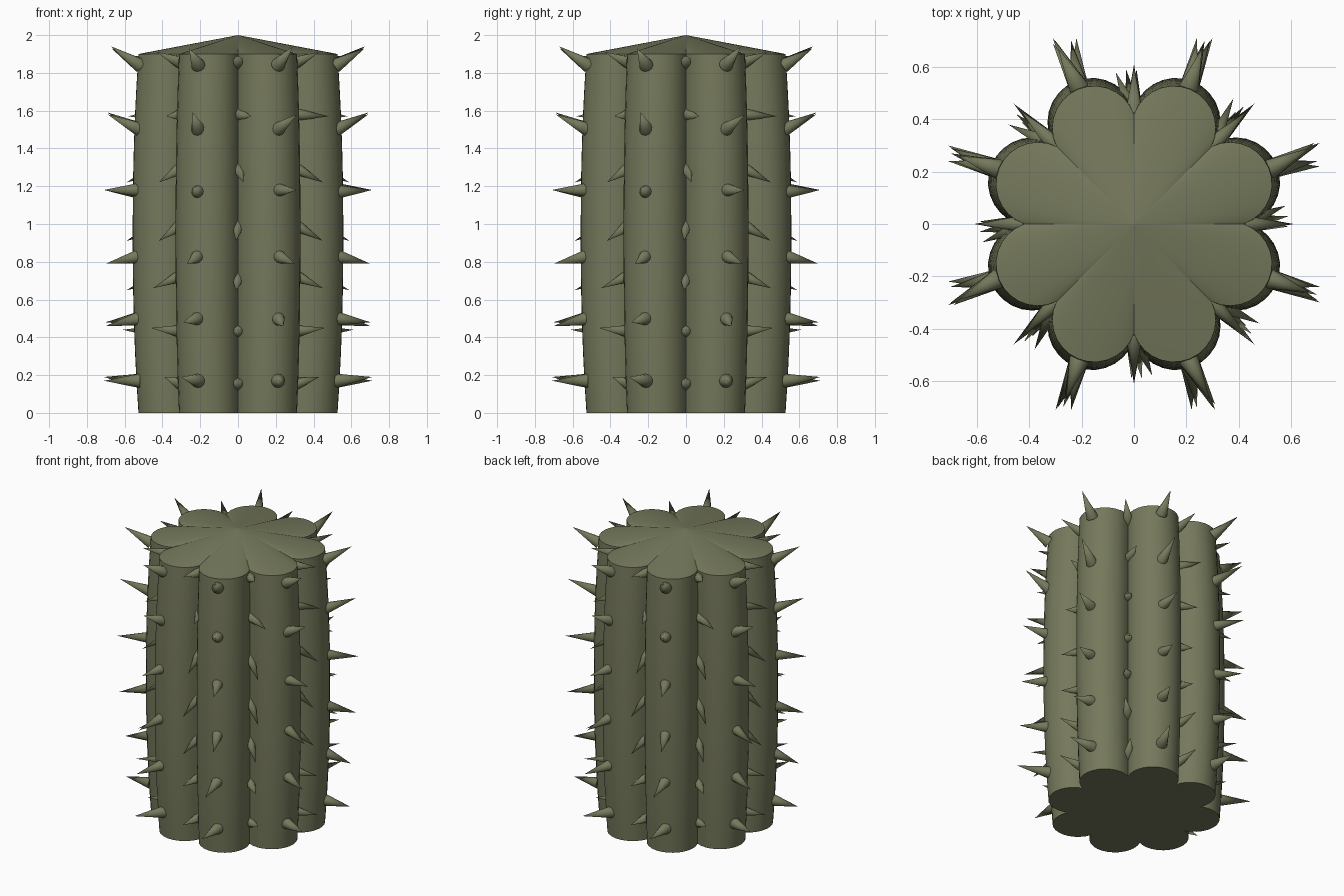
import bpy, bmesh, math
from mathutils import Vector, Matrix

cube = bpy.data.objects.get("Cube")
if cube:
    bpy.data.objects.remove(cube, do_unlink=True)

green = bpy.data.materials.new("olive green")
green.use_nodes = True
colour = (0.178, 0.190, 0.105, 1)
green.diffuse_color = colour
green.node_tree.nodes["Principled BSDF"].inputs["Base Color"].default_value = colour


def finish(bm, name, angle):
    mesh = bpy.data.meshes.new(name)
    bm.to_mesh(mesh)
    bm.free()
    mesh.materials.append(green)
    obj = bpy.data.objects.new(name, mesh)
    bpy.context.collection.objects.link(obj)
    bpy.ops.object.select_all(action='DESELECT')
    obj.select_set(True)
    bpy.context.view_layer.objects.active = obj
    bpy.ops.object.shade_smooth_by_angle(angle=math.radians(angle))


# Ribbed stem: eight circular lobes swept up through a slight bulge
def ribbed_outline(lobes=8, centre=0.42, radius=0.17, steps=14):
    half = math.pi / lobes
    reach = centre * math.cos(half) + math.sqrt(radius**2 - (centre * math.sin(half))**2)
    end = math.atan2(reach * math.sin(half), reach * math.cos(half) - centre)
    points = []
    for k in range(lobes):
        turn = Matrix.Rotation(half * (2 * k + 1), 3, 'Z')
        for i in range(steps):
            a = -end + 2 * end * i / steps
            points.append(turn @ Vector((centre + radius * math.cos(a), radius * math.sin(a), 0)))
    return points


bm = bmesh.new()
outline = ribbed_outline()
rings = []
levels = 12
for i in range(levels + 1):
    t = i / levels
    scale = 1 - 0.055 * abs(2 * t - 1)**2.2
    rings.append([bm.verts.new((p.x * scale, p.y * scale, 1.9 * t)) for p in outline])
count = len(outline)
for low, high in zip(rings, rings[1:]):
    for j in range(count):
        n = (j + 1) % count
        bm.faces.new((low[j], low[n], high[n], high[j]))
bm.faces.new(rings[0][::-1])
apex = bm.verts.new((0, 0, 2))
for j in range(count):
    bm.faces.new((rings[-1][j], rings[-1][(j + 1) % count], apex))
finish(bm, "ribbed_stem", 50)


# Spines: each row lists (tip x, tip y, tip z, base z) and repeats on four sides
def spine_rows(name, base, rows, radius):
    bm = bmesh.new()
    for quarter in range(4):
        turn = Matrix.Rotation(quarter * math.pi / 2, 4, 'Z')
        for x, y, z, base_z in rows:
            start = Vector((*base, base_z))
            axis = Vector((x, y, z)) - start
            place = Matrix.Translation(start + axis / 2) @ axis.to_track_quat('Z', 'Y').to_matrix().to_4x4()
            bmesh.ops.create_cone(bm, cap_ends=True, segments=12, radius1=radius, radius2=0,
                                  depth=axis.length, matrix=turn @ place)
    finish(bm, name, 50)


spine_rows("right_rib_spines", (0.21, -0.52), [
    (0.22, -0.71, 0.17, 0.17), (0.24, -0.70, 0.46, 0.50), (0.30, -0.70, 0.79, 0.83),
    (0.31, -0.71, 1.18, 1.18), (0.31, -0.69, 1.58, 1.50), (0.29, -0.67, 1.94, 1.84)], 0.038)
spine_rows("left_rib_spines", (-0.21, -0.52), [
    (-0.30, -0.71, 0.19, 0.17), (-0.29, -0.70, 0.48, 0.50), (-0.27, -0.70, 0.79, 0.83),
    (-0.24, -0.71, 1.18, 1.17), (-0.24, -0.69, 1.59, 1.50), (-0.26, -0.67, 1.93, 1.84)], 0.038)
spine_rows("front_groove_spines", (0, -0.41), [
    (0, -0.61, 0.17, 0.15), (0, -0.61, 0.44, 0.43), (-0.01, -0.59, 0.65, 0.72),
    (-0.01, -0.59, 0.91, 1.00), (0.03, -0.59, 1.22, 1.30), (0.07, -0.58, 1.57, 1.58),
    (0, -0.60, 1.89, 1.85)], 0.036)
spine_rows("corner_groove_spines", (0.295, -0.295), [
    (0.43, -0.39, 0.19, 0.15), (0.46, -0.46, 0.45, 0.43), (0.45, -0.45, 0.66, 0.73),
    (0.45, -0.42, 0.91, 1.00), (0.45, -0.42, 1.22, 1.30), (0.48, -0.38, 1.57, 1.58),
    (0.43, -0.43, 1.91, 1.85)], 0.036)
